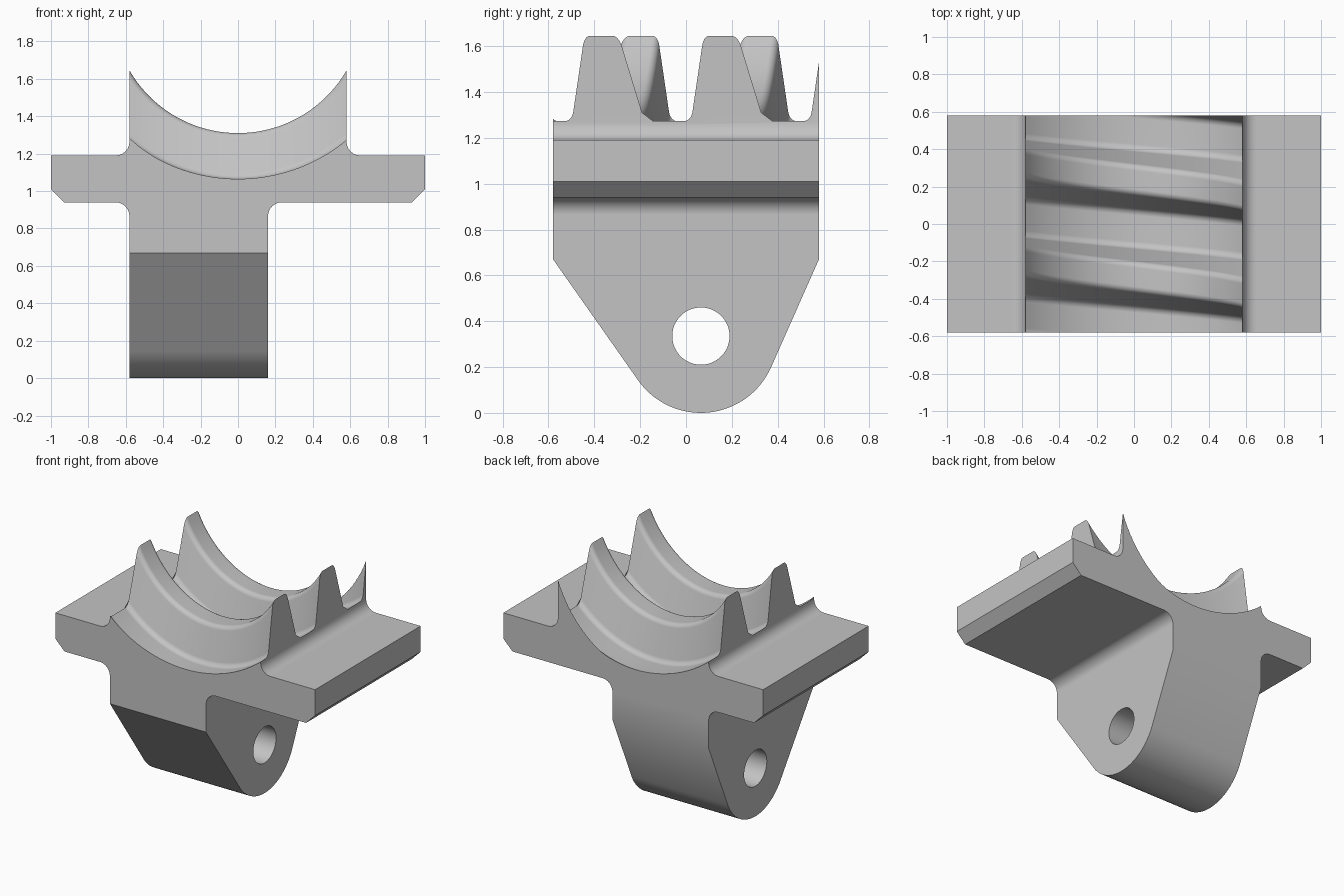
import bpy, bmesh
from math import acos, asin, atan2, cos, pi, sin, sqrt, tan
from mathutils import Vector

old = bpy.data.objects.get("Cube")
if old:
    bpy.data.objects.remove(old, do_unlink=True)

HALF = 0.58                       # half width of the threaded block, half depth
AXIS_Z = 1.98                     # height of the screw axis
CREST, ROOT, PITCH = 0.67, 0.915, 0.52
COLUMNS = 56


def rounded(corners, steps=6):
    """Open outline with an arc at each corner that has a tangent length."""
    pts = []
    for i, (x, y, t) in enumerate(corners):
        p = Vector((x, y))
        if not t:
            pts.append(p)
            continue
        a = (Vector(corners[i - 1][:2]) - p).normalized()
        b = (Vector(corners[i + 1][:2]) - p).normalized()
        half = a.angle(b) / 2
        centre = p + (a + b).normalized() * t / cos(half)
        u, v = p + a * t - centre, p + b * t - centre
        radius = t * tan(half)
        pts += [centre + u.normalized().slerp(v.normalized(), k / steps) * radius
                for k in range(steps + 1)]
    return pts


def loft(name, rings):
    """Closed solid through matching rings."""
    bm = bmesh.new()
    rows = [[bm.verts.new(p) for p in ring] for ring in rings]
    n = len(rows[0])
    for r, s in zip(rows, rows[1:]):
        for i in range(n):
            j = (i + 1) % n
            bm.faces.new((r[i], r[j], s[j], s[i]))
    bm.faces.new(rows[0])
    bm.faces.new(rows[-1])
    bmesh.ops.recalc_face_normals(bm, faces=bm.faces)
    mesh = bpy.data.meshes.new(name)
    bm.to_mesh(mesh)
    bm.free()
    obj = bpy.data.objects.new(name, mesh)
    bpy.context.collection.objects.link(obj)
    return obj


def carve(obj, cutter, operation):
    cutter.hide_render = True
    mod = obj.modifiers.new(operation.title(), "BOOLEAN")
    mod.object, mod.operation, mod.solver = cutter, operation, "EXACT"
    bpy.context.view_layer.objects.active = obj
    bpy.ops.object.modifier_apply(modifier=mod.name)
    bpy.data.objects.remove(cutter, do_unlink=True)


# Flanges and shank, seen from the front
outline = rounded([
    (HALF, 1.4, 0), (HALF, 1.19, 0.075), (1, 1.19, 0), (1, 1.01, 0),
    (0.93, 0.94, 0), (0.16, 0.94, 0.075), (0.16, -0.1, 0), (-HALF, -0.1, 0),
    (-HALF, 0.94, 0.075), (-0.93, 0.94, 0), (-1, 1.01, 0), (-1, 1.19, 0),
    (-HALF, 1.19, 0.075), (-HALF, 1.4, 0)])[1:-1]

# One thread ridge as (distance along the axis, radius)
ridge = rounded([(-0.24, ROOT, 0), (-0.16, ROOT, 0.03), (-0.077, CREST, 0.027),
                 (0.077, CREST, 0.027), (0.16, ROOT, 0.03), (0.24, ROOT, 0)])

# Body: the front outline swept back, with its top following the helix
rings = []
for turn in range(-1, 3):
    for offset, radius in ridge:
        s = -0.283 + turn * PITCH + offset
        ring = [(x, s, z) for x, z in outline]
        for k in range(COLUMNS + 1):
            x = HALF * (2 * k / COLUMNS - 1)
            lead = PITCH * asin(x / radius) / (2 * pi)
            ring.append((x, s - lead, AXIS_Z - sqrt(radius ** 2 - x ** 2)))
        rings.append(ring)
body = loft("threaded_half_nut", rings)

# Side envelope: square above, tapering to a rounded lug below
lug, lug_r, shoulder = Vector((0.065, 0.335)), 0.335, 0.67


def tangent_angle(y, side):
    d = Vector((y, shoulder)) - lug
    return atan2(d.y, d.x) + side * acos(lug_r / d.length)


start = tangent_angle(-HALF, 1)
end = tangent_angle(HALF, -1) + 2 * pi
side = [(HALF, shoulder), (HALF, 2), (-HALF, 2), (-HALF, shoulder)]
for k in range(33):
    a = start + (end - start) * k / 32
    side.append((lug.x + lug_r * cos(a), lug.y + lug_r * sin(a)))
carve(body, loft("side_envelope", [[(x, y, z) for y, z in side] for x in (-1.2, 1.2)]),
      "INTERSECT")

# Pivot hole through the lug
hole = [(lug.x + 0.125 * cos(k * pi / 24), lug.y + 0.125 * sin(k * pi / 24))
        for k in range(48)]
carve(body, loft("pivot_hole", [[(x, y, z) for y, z in hole] for x in (-1.2, 1.2)]),
      "DIFFERENCE")

# Merge coplanar strips
bm = bmesh.new()
bm.from_mesh(body.data)
bmesh.ops.remove_doubles(bm, verts=bm.verts, dist=0.00005)
bmesh.ops.dissolve_limit(bm, angle_limit=0.002, verts=bm.verts, edges=bm.edges)
bm.to_mesh(body.data)
bm.free()

# Plain grey finish
grey = bpy.data.materials.new("plain_grey")
grey.use_nodes = True
colour = (0.55, 0.55, 0.55, 1)
grey.diffuse_color = colour
grey.node_tree.nodes["Principled BSDF"].inputs["Base Color"].default_value = colour
body.data.materials.clear()
body.data.materials.append(grey)

# Smooth curves, sharp edges
bpy.ops.object.select_all(action="DESELECT")
body.select_set(True)
bpy.context.view_layer.objects.active = body
bpy.ops.object.shade_smooth_by_angle(angle=pi / 6)
weighted = body.modifiers.new("Weighted Normals", "WEIGHTED_NORMAL")
weighted.keep_sharp = True
